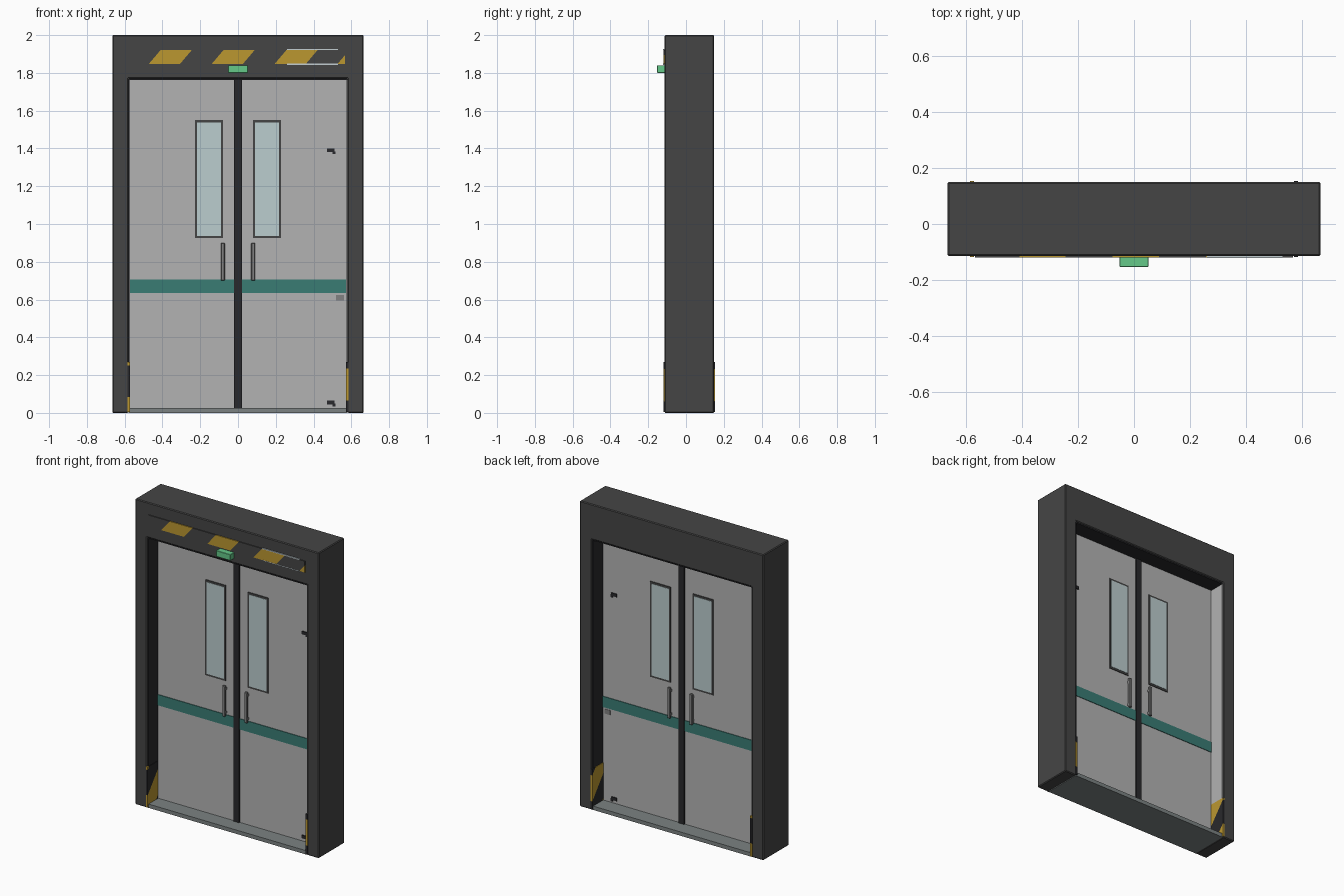
import bpy, bmesh, math
from mathutils import Vector

if "Cube" in bpy.data.objects:
    bpy.data.objects.remove(bpy.data.objects["Cube"])

def mat(name, r, g, b):
    m = bpy.data.materials.new(name)
    m.diffuse_color = (r, g, b, 1)
    m.use_nodes = True
    m.node_tree.nodes["Principled BSDF"].inputs["Base Color"].default_value = m.diffuse_color
    return m

FRAME = mat("charcoal frame", 0.06, 0.06, 0.06)
DARK = mat("black seal", 0.022, 0.022, 0.025)
DOOR = mat("light grey door", 0.45, 0.45, 0.45)
TEAL = mat("teal band", 0.042, 0.2, 0.175)
GLASS = mat("pale glass", 0.5, 0.61, 0.62)
STEEL = mat("steel", 0.22, 0.22, 0.22)
SILL = mat("sill grey", 0.2, 0.225, 0.225)
YELLOW = mat("hazard yellow", 0.5, 0.31, 0.03)
GREEN = mat("sign green", 0.13, 0.58, 0.25)
PALE = mat("pale line", 0.55, 0.62, 0.65)

def finish(bm, name, mats):
    bmesh.ops.recalc_face_normals(bm, faces=bm.faces)
    me = bpy.data.meshes.new(name)
    bm.to_mesh(me)
    bm.free()
    for m in mats:
        me.materials.append(m)
    ob = bpy.data.objects.new(name, me)
    bpy.context.collection.objects.link(ob)
    return ob

def cube(x, y, z):
    bm = bmesh.new()
    bmesh.ops.create_cube(bm, size=1)
    for v in bm.verts:
        v.co = Vector([r[0] + (c + 0.5) * (r[1] - r[0]) for c, r in zip(v.co, (x, y, z))])
    return bm

def box(name, x, y, z, m, bevel=0):
    ob = finish(cube(x, y, z), name, [m])
    if bevel:
        add_bevel(ob, bevel)
    return ob

def add_bevel(ob, width):
    b = ob.modifiers.new("bevel", 'BEVEL')
    b.width = width
    b.segments = 1

def mx(x, s):
    """Mirror an x range for side s."""
    return tuple(sorted((x[0] * s, x[1] * s)))

def striped(name, x, y, z, base, slant, start, pitch, width):
    """Plate cut along diagonal lines; every other strip is yellow."""
    bm = cube(x, y, z)
    n = Vector(slant)
    for k in range(-6, 7):
        for d in (start + k * pitch, start + k * pitch + width):
            bmesh.ops.bisect_plane(bm, geom=bm.verts[:] + bm.edges[:] + bm.faces[:],
                                   plane_co=n * (d / n.length_squared), plane_no=n)
    for f in bm.faces:
        t = f.calc_center_median().dot(n)
        f.material_index = int((t - start) % pitch < width)
    return finish(bm, name, [base, YELLOW])

Y0, Y1 = -0.114, 0.149          # frame depth
D0, D1 = -0.01, 0.04            # door depth

# Surround: upside-down U profile, extruded
bm = bmesh.new()
pts = [(-.665, 0), (-.665, 2), (.665, 2), (.665, 0), (.58, 0), (.58, 1.77), (-.58, 1.77), (-.58, 0)]
face = bm.faces.new([bm.verts.new((x, Y0, z)) for x, z in pts])
ext = bmesh.ops.extrude_face_region(bm, geom=[face])
bmesh.ops.translate(bm, vec=(0, Y1 - Y0, 0), verts=[v for v in ext["geom"] if isinstance(v, bmesh.types.BMVert)])
add_bevel(finish(bm, "door_surround", [FRAME]), 0.005)

# Sill and head seal
box("sill", (-.58, .58), (Y0 + .004, Y1 - .004), (0, .025), SILL)
box("head_seal", (-.58, .58), (Y0 + .006, Y1 - .006), (1.762, 1.772), DARK)

# Reveal linings: dark and grey halves
for s in (-1, 1):
    front, back = (DARK, DOOR) if s < 0 else (DOOR, DARK)
    box("reveal_front", mx((.574, .582), s), (Y0 + .006, D0), (.025, 1.765), front)
    box("reveal_back", mx((.574, .582), s), (D1, Y1 - .006), (.025, 1.765), back)

# Door leaves with windows, bands and handles on both faces
for s in (-1, 1):
    box("door_leaf", mx((.018, .575), s), (D0, D1), (.025, 1.764), DOOR)
    box("window_frame", mx((.08, .228), s), (D0 - .005, D1 + .005), (.925, 1.55), FRAME)
    box("window_glass", mx((.091, .217), s), (D0 - .007, D1 + .007), (.937, 1.538), GLASS)
    box("teal_band", mx((.018, .573), s), (D0 - .004, D1 + .004), (.635, .705), TEAL)
    for y, d in ((D0, -1), (D1, 1)):
        box("pull_handle", mx((.07, .09), s), tuple(sorted((y + d * .01, y + d * .026))), (.70, .90), STEEL, .003)
        for z in (.715, .87):
            box("handle_mount", mx((.074, .086), s), tuple(sorted((y, y + d * .012))), (z, z + .015), STEEL)

# Centre seal between the leaves
box("centre_seal", (-.02, .02), (D0 - .008, D1 + .008), (.025, 1.764), DARK)

# Small fittings on the right leaf
for z in (.045, 1.38):
    box("hinge_tab", (.47, .51), (D0 - .006, D1 + .006), (z, z + .02), DARK)
    box("hinge_pin", (.50, .515), (D0 - .006, D1 + .006), (z - .01, z + .005), DARK)
box("lock_plate", (.52, .56), (D0 - .003, D1 + .003), (.595, .625), STEEL)

# Hazard plates: low on each jamb and across the header
striped("jamb_hazard_left", (-.585, -.571), (Y0 - .004, Y1 + .004), (.005, .27), DARK,
        (0, -1.26, 1), .149 - .085, .335, .17)
striped("jamb_hazard_right", (.571, .585), (Y0 - .004, Y1 + .004), (.005, .27), DARK,
        (0, 1.26, 1), .065 - .149, .335, .17)
striped("header_hazard", (-.567, .567), (Y0 - .006, Y0 + .002), (1.848, 1.922), FRAME,
        (1, 0, -.85), -.47 - .85 * 1.85, .333, .165)
for z in (1.843, 1.920):
    box("header_trim_line", (.26, .53), (Y0 - .007, Y0 + .002), (z, z + .006), PALE)

# Illuminated sign box
box("exit_sign_box", (-.052, .052), (-.153, Y0 + .002), (1.80, 1.84), GREEN, .002)
